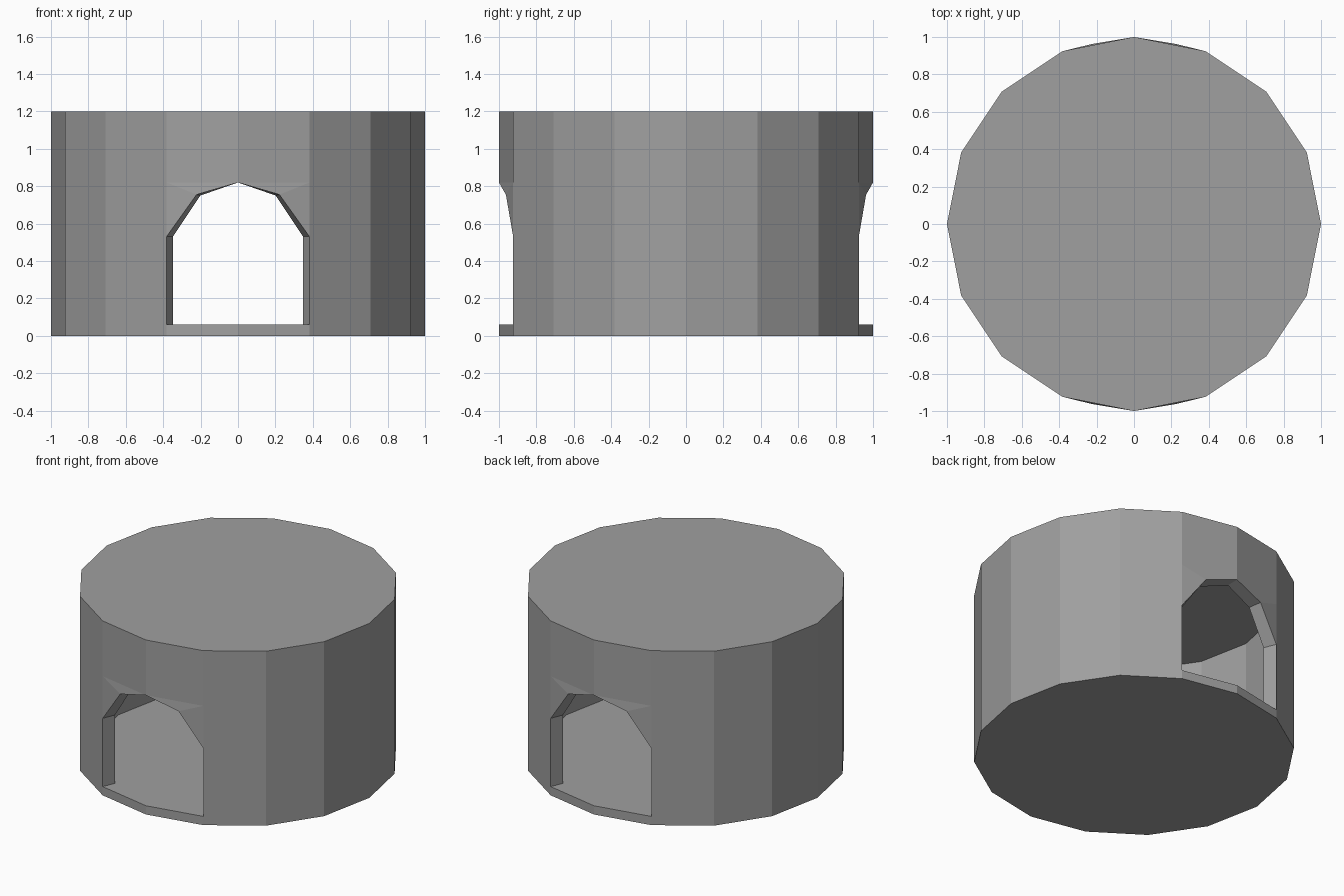
import bpy, bmesh, math

if "Cube" in bpy.data.objects:
    bpy.data.objects.remove(bpy.data.objects["Cube"])

HEIGHT, SLAB, INNER = 1.2, 0.06, 0.91      # overall height, floor/roof thickness, inner radius
SHOULDER_Z, BEND_Z, APEX_Z = 0.53, 0.75, 0.82

grey = bpy.data.materials.new("plain grey")
grey.diffuse_color = (0.35, 0.35, 0.35, 1)
grey.use_nodes = True
grey.node_tree.nodes["Principled BSDF"].inputs["Base Color"].default_value = grey.diffuse_color

bm = bmesh.new()


def rim(k, z, r=1.0):
    """Corner k of the 16-sided wall, k = 0 at +x and k = 4 at the front."""
    a = math.radians(22.5 * k)
    return (r * math.cos(a), -r * math.sin(a), z)


def bend(r, z=BEND_Z):
    """Upper bend of the arch, pushed slightly proud of the wall."""
    return (0.222 * r, -0.963 * r, z)


def arch(r):
    return [rim(3, SLAB, r), rim(3, SHOULDER_Z, r), bend(r, BEND_Z + 0.005 * (r == 1)), rim(4, APEX_Z, r)]


def quarter(sx, sy):
    def face(*pts):
        bm.faces.new([bm.verts.new((x * sx, y * sy, z)) for x, y, z in pts])

    for r, z0, z1 in ((1.0, 0, HEIGHT), (INNER, SLAB, HEIGHT - SLAB)):
        # plain wall panels
        for k in range(3):
            face(rim(k, z0, r), rim(k + 1, z0, r), rim(k + 1, z1, r), rim(k, z1, r))
        # floor and roof surfaces
        for z in (z0, z1):
            face((0, 0, z), *[rim(k, z, r) for k in range(5)])
        # wall around the arch
        _, shoulder, b, apex = arch(r)
        face(rim(3, APEX_Z, r), apex, rim(4, z1, r), rim(3, z1, r))
        face(rim(3, APEX_Z, r), b, apex)
        face(rim(3, BEND_Z, r), b, rim(3, APEX_Z, r))
        face(shoulder, b, rim(3, BEND_Z, r))
    # sill front and sill top
    face(rim(3, 0), rim(4, 0), rim(4, SLAB), rim(3, SLAB))
    face(rim(3, SLAB), rim(4, SLAB), rim(4, SLAB, INNER), rim(3, SLAB, INNER))
    # jamb and arch reveal
    o, i = arch(1.0), arch(INNER)
    for n in range(3):
        face(o[n], o[n + 1], i[n + 1], i[n])


for sx in (1, -1):
    for sy in (1, -1):
        quarter(sx, sy)

bmesh.ops.remove_doubles(bm, verts=bm.verts, dist=0.0005)
bmesh.ops.recalc_face_normals(bm, faces=bm.faces)

mesh = bpy.data.meshes.new("round_shelter")
bm.to_mesh(mesh)
bm.free()
mesh.materials.append(grey)
shelter = bpy.data.objects.new("round_shelter", mesh)
bpy.context.collection.objects.link(shelter)
